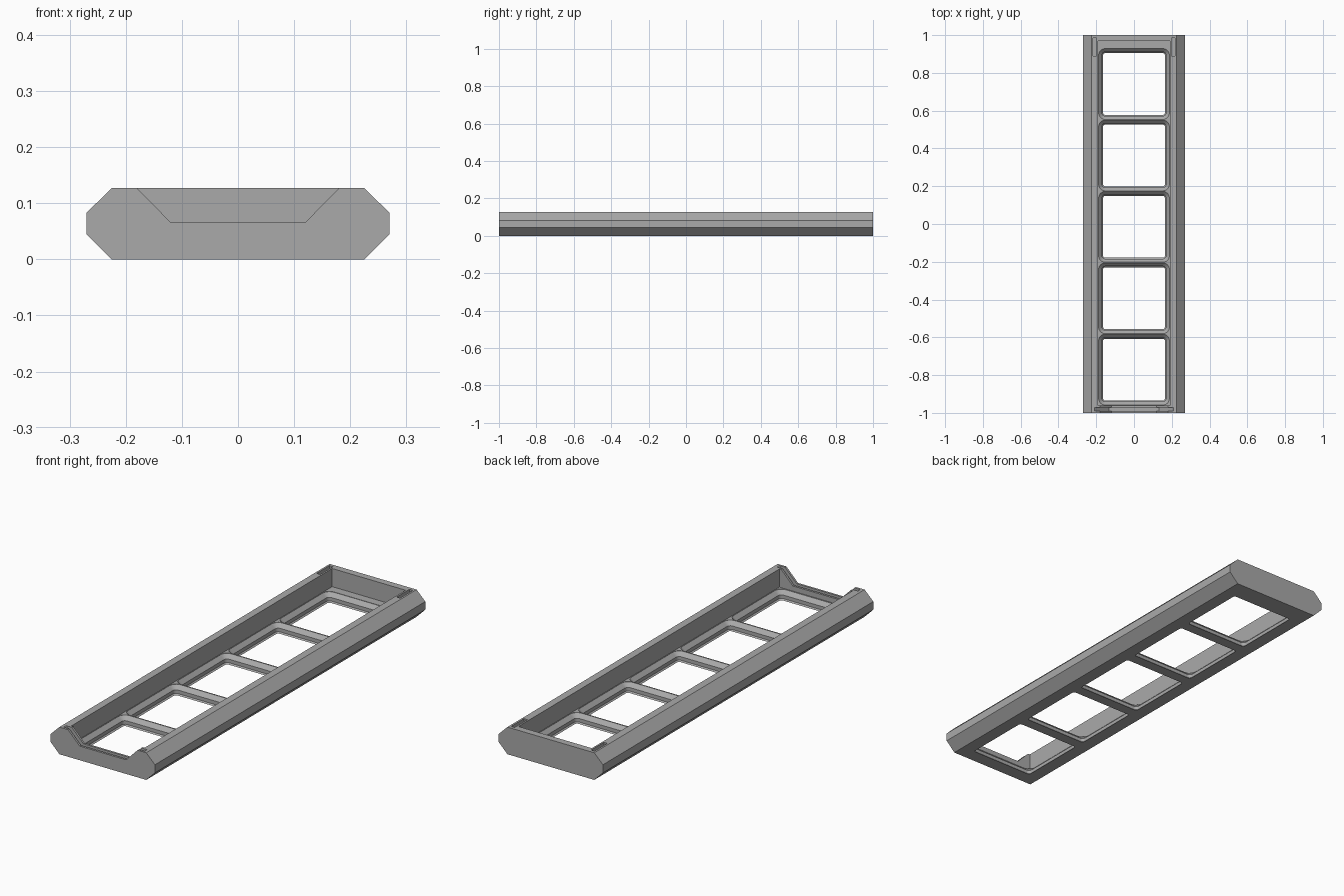
import bpy
import bmesh
import math

cube = bpy.data.objects.get("Cube")
if cube:
    bpy.data.objects.remove(cube, do_unlink=True)

grey = bpy.data.materials.new("grey plastic")
grey.use_nodes = True
COLOUR = (0.4, 0.4, 0.4, 1)
grey.diffuse_color = COLOUR
grey.node_tree.nodes["Principled BSDF"].inputs["Base Color"].default_value = COLOUR


def loft(name, rings):
    """Solid through a stack of closed rings, capped at both ends."""
    bm = bmesh.new()
    loops = [[bm.verts.new(p) for p in ring] for ring in rings]
    n = len(loops[0])
    for a, b in zip(loops, loops[1:]):
        for i in range(n):
            j = (i + 1) % n
            bm.faces.new((a[i], a[j], b[j], b[i]))
    bm.faces.new(loops[0])
    bm.faces.new(loops[-1])
    bmesh.ops.recalc_face_normals(bm, faces=bm.faces)
    mesh = bpy.data.meshes.new(name)
    bm.to_mesh(mesh)
    bm.free()
    mesh.materials.append(grey)
    obj = bpy.data.objects.new(name, mesh)
    bpy.context.collection.objects.link(obj)
    return obj


def extrude_y(name, profile, y0, y1):
    return loft(name, [[(x, y, z) for x, z in profile] for y in (y0, y1)])


def box(name, x0, x1, y0, y1, z0, z1):
    return extrude_y(name, [(x0, z0), (x1, z0), (x1, z1), (x0, z1)], y0, y1)


def rounded_square(half, radius, cy, z, steps=6):
    ring = []
    for quarter in range(4):
        mid = math.radians(45 + 90 * quarter)
        cx = math.copysign(half - radius, math.cos(mid))
        oy = math.copysign(half - radius, math.sin(mid))
        for s in range(steps + 1):
            a = math.radians(90 * (quarter + s / steps))
            ring.append((cx + radius * math.cos(a), cy + oy + radius * math.sin(a), z))
    return ring


def trapezoid(low, z, high):
    """Upward-opening notch profile, carried straight up past the rim."""
    return [(-low, z), (low, z), (high, TOP), (high, ABOVE), (-high, ABOVE), (-high, TOP)]


TOP, ABOVE, FLOOR = 0.127, 0.2, 0.042
PITCH, CENTRE = 0.378, -0.015

# Chamfered outer body
half = [(0.225, 0), (0.27, 0.045), (0.27, 0.083), (0.225, TOP)]
body = extrude_y("tray_body", half + [(-x, z) for x, z in reversed(half)], -1, 1)

# Long open cavity above the grid floor
cutters = [box("cavity_cutter", -0.19, 0.19, -0.962, 0.968, FLOOR, ABOVE)]

# Five stepped, rounded openings through the floor
for i in range(-2, 3):
    levels = [(0.1635, 0.011, -0.01), (0.1635, 0.011, 0), (0.1695, 0.017, 0.006),
              (0.1695, 0.017, 0.0225), (0.1875, 0.035, 0.0405), (0.1875, 0.035, 0.06)]
    cutters.append(loft("opening_cutter", [
        rounded_square(h, r, CENTRE + i * PITCH, z) for h, r, z in levels]))

# Front notch with a wider groove inside the wall
cutters.append(extrude_y("notch_cutter", trapezoid(0.12, 0.066, 0.18), -1.05, -0.95))
cutters.append(extrude_y("groove_cutter", trapezoid(0.133, 0.05, 0.21), -0.99, -0.972))

# Narrow slots in the side rails near the back
for s in (-1, 1):
    x0, x1 = sorted((s * 0.198, s * 0.216))
    cutters.append(box("slot_cutter", x0, x1, 0.89, 0.985, 0.09, ABOVE))

bpy.context.view_layer.objects.active = body
for cutter in cutters:
    cutter.hide_render = True
    mod = body.modifiers.new("cut", 'BOOLEAN')
    mod.operation = 'DIFFERENCE'
    mod.solver = 'EXACT'
    mod.object = cutter
    bpy.ops.object.modifier_apply(modifier=mod.name)
    bpy.data.objects.remove(cutter, do_unlink=True)

# Smooth rounded corners, keep chamfers crisp
bpy.ops.object.select_all(action='DESELECT')
body.select_set(True)
bpy.ops.object.shade_smooth_by_angle(angle=math.radians(25))
